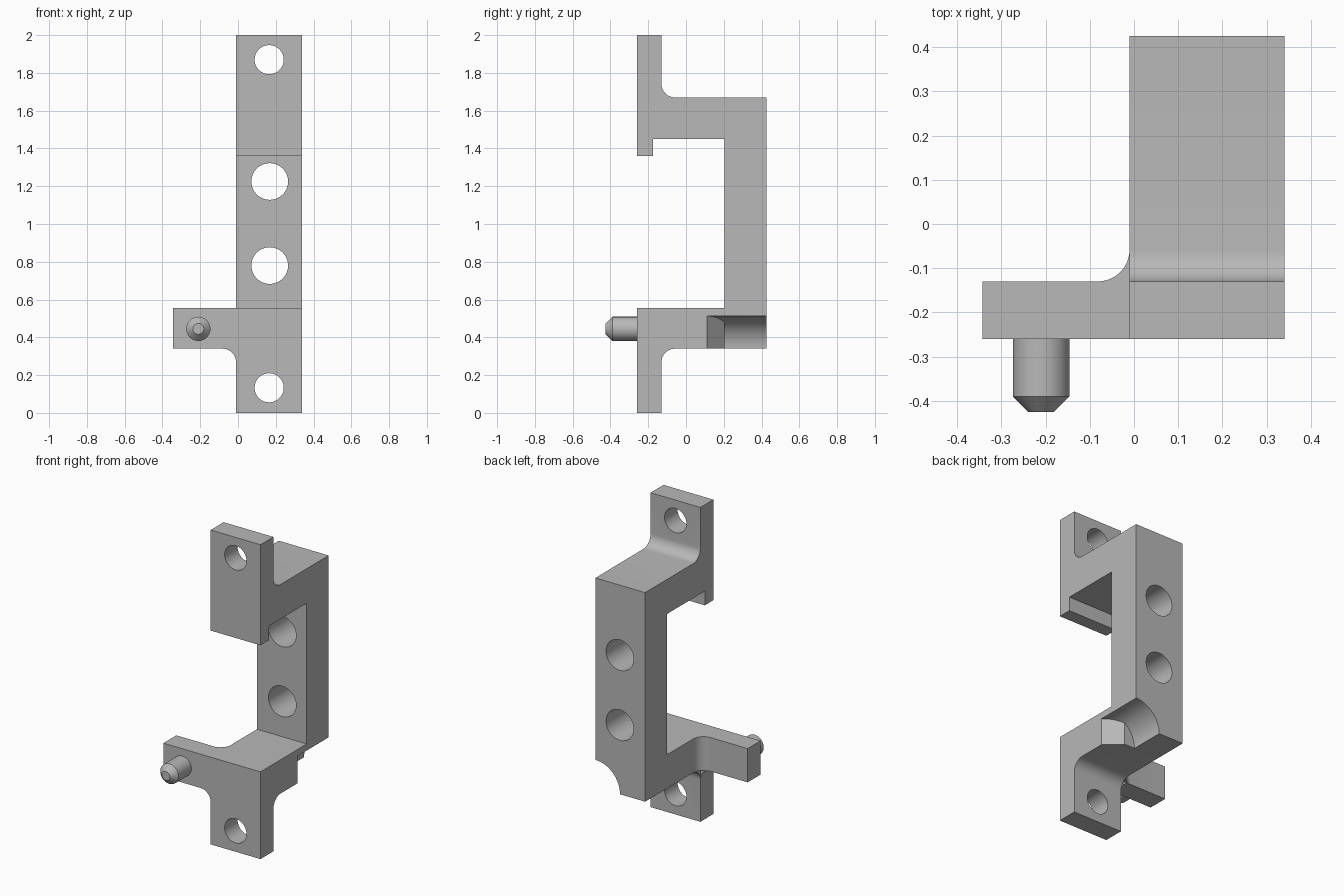
import bpy, bmesh, math
from mathutils import Vector, Matrix

default = bpy.data.objects.get("Cube")
if default:
    bpy.data.objects.remove(default, do_unlink=True)

grey = bpy.data.materials.new("plain grey")
grey.use_nodes = True
COLOUR = (0.48, 0.48, 0.48, 1)
grey.diffuse_color = COLOUR
grey.node_tree.nodes["Principled BSDF"].inputs["Base Color"].default_value = COLOUR


def make_object(name, bm):
    bmesh.ops.recalc_face_normals(bm, faces=bm.faces)
    mesh = bpy.data.meshes.new(name)
    bm.to_mesh(mesh)
    bm.free()
    mesh.materials.append(grey)
    obj = bpy.data.objects.new(name, mesh)
    bpy.context.collection.objects.link(obj)
    return obj


def prism(name, points, axis, start, end):
    """Extrude a 2D outline along x, y or z."""
    place = {"x": lambda a, b: (start, a, b),
             "y": lambda a, b: (a, start, b),
             "z": lambda a, b: (a, b, start)}[axis]
    bm = bmesh.new()
    face = bm.faces.new([bm.verts.new(place(a, b)) for a, b in points])
    new = bmesh.ops.extrude_face_region(bm, geom=[face])["geom"]
    shift = Vector([(end - start) * (axis == k) for k in "xyz"])
    bmesh.ops.translate(bm, vec=shift, verts=[v for v in new if isinstance(v, bmesh.types.BMVert)])
    return make_object(name, bm)


def rod(name, x, z, radius, y0, y1, chamfer=0, segments=64):
    """Cylinder along y, optionally chamfered at its front end."""
    bm = bmesh.new()
    matrix = Matrix.Translation((x, (y0 + y1) / 2, z)) @ Matrix.Rotation(math.pi / 2, 4, "X")
    bmesh.ops.create_cone(bm, cap_ends=True, segments=segments, radius1=radius,
                          radius2=radius, depth=y1 - y0, matrix=matrix)
    if chamfer:
        rim = [e for e in bm.edges if all(v.co.y < y0 + 0.001 for v in e.verts)]
        bmesh.ops.bevel(bm, geom=rim, offset=chamfer, segments=1, affect="EDGES")
    return make_object(name, bm)


def combine(target, tool, operation):
    mod = target.modifiers.new(operation, "BOOLEAN")
    mod.operation, mod.solver, mod.object = operation, "EXACT", tool
    bpy.context.view_layer.update()
    result = bpy.data.meshes.new_from_object(
        target.evaluated_get(bpy.context.evaluated_depsgraph_get()))
    target.modifiers.clear()
    target.data = result
    bpy.data.objects.remove(tool, do_unlink=True)


def arc(cx, cy, r, a0, a1, n=10):
    angles = [math.radians(a0 + (a1 - a0) * i / n) for i in range(n + 1)]
    return [(cx + r * math.cos(a), cy + r * math.sin(a)) for a in angles]


# Main dimensions
LEFT, RIGHT = -0.01, 0.34
FRONT, FLANGE, BACK = -0.26, -0.13, 0.425
LOW, SHELF = 0.34, 0.555
MID = 0.165
R = 0.072

# C-shaped bracket with mounting flanges and a short lip
outline = [(FRONT, 0), (FLANGE, 0)]
outline += arc(FLANGE + R, LOW - R, R, 180, 90)
outline += [(BACK, LOW), (BACK, 1.67)]
outline += arc(FLANGE + R, 1.67 + R, R, 270, 180)
outline += [(FLANGE, 2), (FRONT, 2), (FRONT, 1.36), (-0.175, 1.36),
            (-0.175, 1.45), (0.205, 1.45), (0.205, SHELF), (FRONT, SHELF)]
bracket = prism("bracket", outline, "x", LEFT, RIGHT)

# Side arm, blended into the shelf behind and the flange below
arm = [(-0.343, FRONT), (0.1, FRONT), (0.1, FLANGE + R)]
arm += arc(LEFT - R, FLANGE + R, R, 0, -90) + [(-0.343, FLANGE)]
combine(bracket, prism("arm", arm, "z", LOW, SHELF), "UNION")
web = [(0.05, LOW + 0.1), (LEFT - R, LOW + 0.1)]
web += arc(LEFT - R, LOW - R, R, 90, 0) + [(0.05, LOW - R)]
combine(bracket, prism("web", web, "y", FRONT, FLANGE), "UNION")

# Screw holes in the flanges and larger holes in the back plate
for z in (0.133, 1.87):
    combine(bracket, rod("flange_hole", MID, z, 0.077, -0.4, -0.05), "DIFFERENCE")
for z in (0.78, 1.225):
    combine(bracket, rod("back_hole", MID + 0.003, z, 0.097, 0.1, 0.6), "DIFFERENCE")

# Rounded relief in the lower back corner, ending on a slanted wall
relief = rod("relief", RIGHT, LOW, 0.173, -0.3, 0.7)
plan = [(0.6, -0.124), (0.6, 0.6), (0.1, 0.6), (0.1, 0.203), (0.24, 0.203)]
combine(relief, prism("relief_plan", plan, "z", 0, 0.8), "INTERSECT")
combine(bracket, relief, "DIFFERENCE")

# Locating pin with a chamfered tip
pin = rod("locating_pin", -0.21, 0.445, 0.064, -0.425, FRONT + 0.01, chamfer=0.035, segments=48)

for obj in (bracket, pin):
    bpy.ops.object.select_all(action="DESELECT")
    obj.select_set(True)
    bpy.context.view_layer.objects.active = obj
    bpy.ops.object.shade_smooth_by_angle(angle=math.radians(30))
